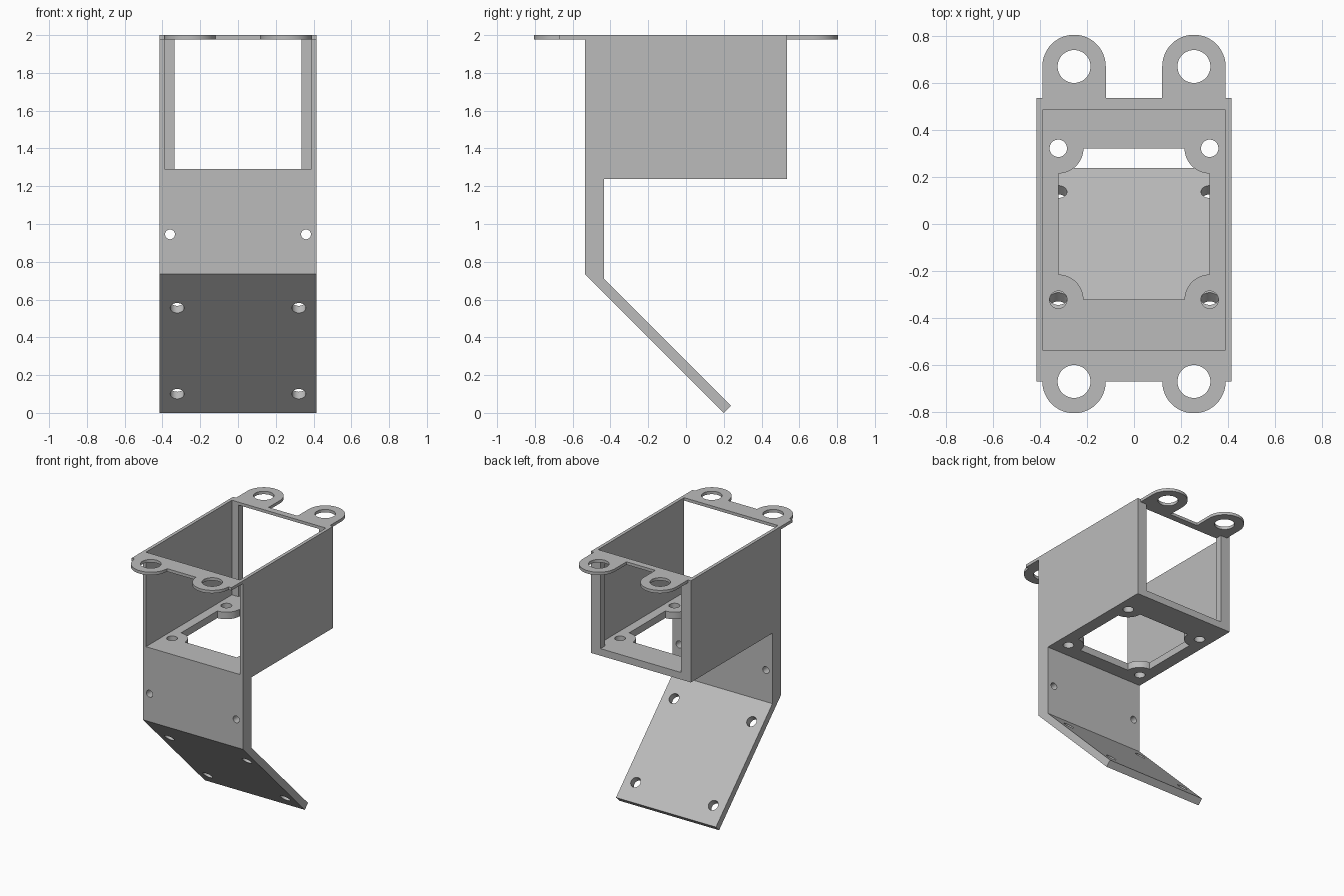
import bpy, bmesh, math
from mathutils import Matrix, Vector

if "Cube" in bpy.data.objects:
    bpy.data.objects.remove(bpy.data.objects["Cube"])

grey = bpy.data.materials.new("light grey")
grey.diffuse_color = (0.5, 0.5, 0.5, 1)
grey.use_nodes = True
grey.node_tree.nodes["Principled BSDF"].inputs["Base Color"].default_value = grey.diffuse_color

W, WALL = 0.415, 0.39             # outer and inner half width
BACK, FRONT = 0.535, -0.535       # box ends
FLOOR, DECK, PLATE, TOP = 1.237, 1.29, 1.978, 2.0


def arc(cx, cy, r, a0, a1, n=24):
    return [(cx + r * math.cos(math.radians(a0 + (a1 - a0) * i / n)),
             cy + r * math.sin(math.radians(a0 + (a1 - a0) * i / n))) for i in range(n + 1)]


def circle(cx, cy, r):
    return arc(cx, cy, r, 0, 360, 48)[:-1]


def mirrored(half):
    """Close a half outline by mirroring it across x = 0."""
    return half + [(-x, y) for x, y in reversed(half)]


def finish(ob):
    bpy.ops.object.select_all(action='DESELECT')
    ob.select_set(True)
    bpy.context.view_layer.objects.active = ob
    bpy.ops.object.shade_smooth_by_angle(angle=math.radians(30))


def slab(name, loops, z0, z1):
    """Flat plate from an outline followed by its holes."""
    cu = bpy.data.curves.new(name, 'CURVE')
    cu.dimensions, cu.fill_mode = '2D', 'BOTH'
    cu.extrude = (z1 - z0) / 2
    for pts in loops:
        sp = cu.splines.new('POLY')
        sp.points.add(len(pts) - 1)
        for p, (x, y) in zip(sp.points, pts):
            p.co = (x, y, 0, 1)
        sp.use_cyclic_u = True
    ob = bpy.data.objects.new(name, cu)
    bpy.context.collection.objects.link(ob)
    bpy.ops.object.select_all(action='DESELECT')
    ob.select_set(True)
    bpy.context.view_layer.objects.active = ob
    bpy.ops.object.convert(target='MESH')
    ob = bpy.context.view_layer.objects.active
    bm = bmesh.new()
    bm.from_mesh(ob.data)
    bmesh.ops.remove_doubles(bm, verts=bm.verts, dist=1e-5)
    bmesh.ops.translate(bm, verts=bm.verts, vec=(0, 0, (z0 + z1) / 2))
    bmesh.ops.recalc_face_normals(bm, faces=bm.faces)
    bm.to_mesh(ob.data)
    bm.free()
    ob.data.materials.clear()
    ob.data.materials.append(grey)
    finish(ob)
    return ob


def mesh_object(name, bm):
    bmesh.ops.recalc_face_normals(bm, faces=bm.faces)
    me = bpy.data.meshes.new(name)
    bm.to_mesh(me)
    bm.free()
    me.materials.append(grey)
    ob = bpy.data.objects.new(name, me)
    bpy.context.collection.objects.link(ob)
    return ob


def rect(x0, x1, y0, y1):
    return [(x0, y0), (x1, y0), (x1, y1), (x0, y1)]


# top mounting plate with four round ears and a large opening
EX, EY, ER, HR = 0.255, 0.67, 0.135, 0.07
outline = mirrored([(EX - ER, -EY)] + arc(EX, -EY, ER, -180, 0)[1:] + [(W, -EY), (W, BACK), (EX + ER, BACK)]
                   + arc(EX, EY, ER, 0, 180) + [(EX - ER, BACK)])
# the half outline starts and ends at the inner side of the ears
ears = [circle(sx * EX, sy * EY, HR) for sx in (-1, 1) for sy in (-1, 1)]
slab("mounting_plate", [outline, rect(-WALL, WALL, FRONT, 0.485)] + ears, PLATE, TOP)

# floor with a square window, rounded corner bosses and screw holes
S, B = 0.322, 0.107
window = (arc(S, S, B, 270, 180) + arc(-S, S, B, 0, -90)
          + arc(-S, -S, B, 90, 0) + arc(S, -S, B, 180, 90))
screws = [circle(sx * S, sy * S, 0.037) for sx in (-1, 1) for sy in (-1, 1)]
slab("floor", [rect(-W, W, FRONT, BACK), window] + screws, FLOOR, DECK)

# side walls and rear posts
for side, s in (("left", -1), ("right", 1)):
    slab(side + "_wall", [rect(*sorted((s * WALL, s * W)), FRONT, BACK)], DECK, PLATE)
    slab(side + "_rear_post", [rect(*sorted((s * 0.335, s * WALL)), 0.485, BACK)], DECK, PLATE)

# front panel bent into the sloping plate
profile = [(FRONT, FLOOR), (FRONT, 0.735), (0.2, 0.0), (0.2375, 0.0375), (-0.433, 0.708), (-0.433, FLOOR)]
bm = bmesh.new()
face = bm.faces.new([bm.verts.new((-W, y, z)) for y, z in profile])
new = bmesh.ops.extrude_face_region(bm, geom=[face])['geom']
bmesh.ops.translate(bm, vec=(2 * W, 0, 0), verts=[v for v in new if isinstance(v, bmesh.types.BMVert)])
bracket = mesh_object("front_bracket", bm)

# screw holes through the panel and the slope
bm = bmesh.new()
for x in (-1, 1):
    for px, y, z, r, tilt in ((0.36, -0.484, 0.945, 0.026, 90),
                              (S, -0.337, 0.574, 0.037, -45), (S, 0.118, 0.119, 0.037, -45)):
        bmesh.ops.create_cone(bm, cap_ends=True, segments=48, radius1=r, radius2=r, depth=0.16,
                              matrix=Matrix.Translation(Vector((x * px, y, z)))
                              @ Matrix.Rotation(math.radians(tilt), 4, 'X'))
cutter = mesh_object("hole_cutter", bm)
cutter.hide_render = True
mod = bracket.modifiers.new("holes", 'BOOLEAN')
mod.operation, mod.solver, mod.object = 'DIFFERENCE', 'EXACT', cutter
bpy.context.view_layer.objects.active = bracket
bpy.ops.object.modifier_apply(modifier=mod.name)
bpy.data.objects.remove(cutter)
finish(bracket)
